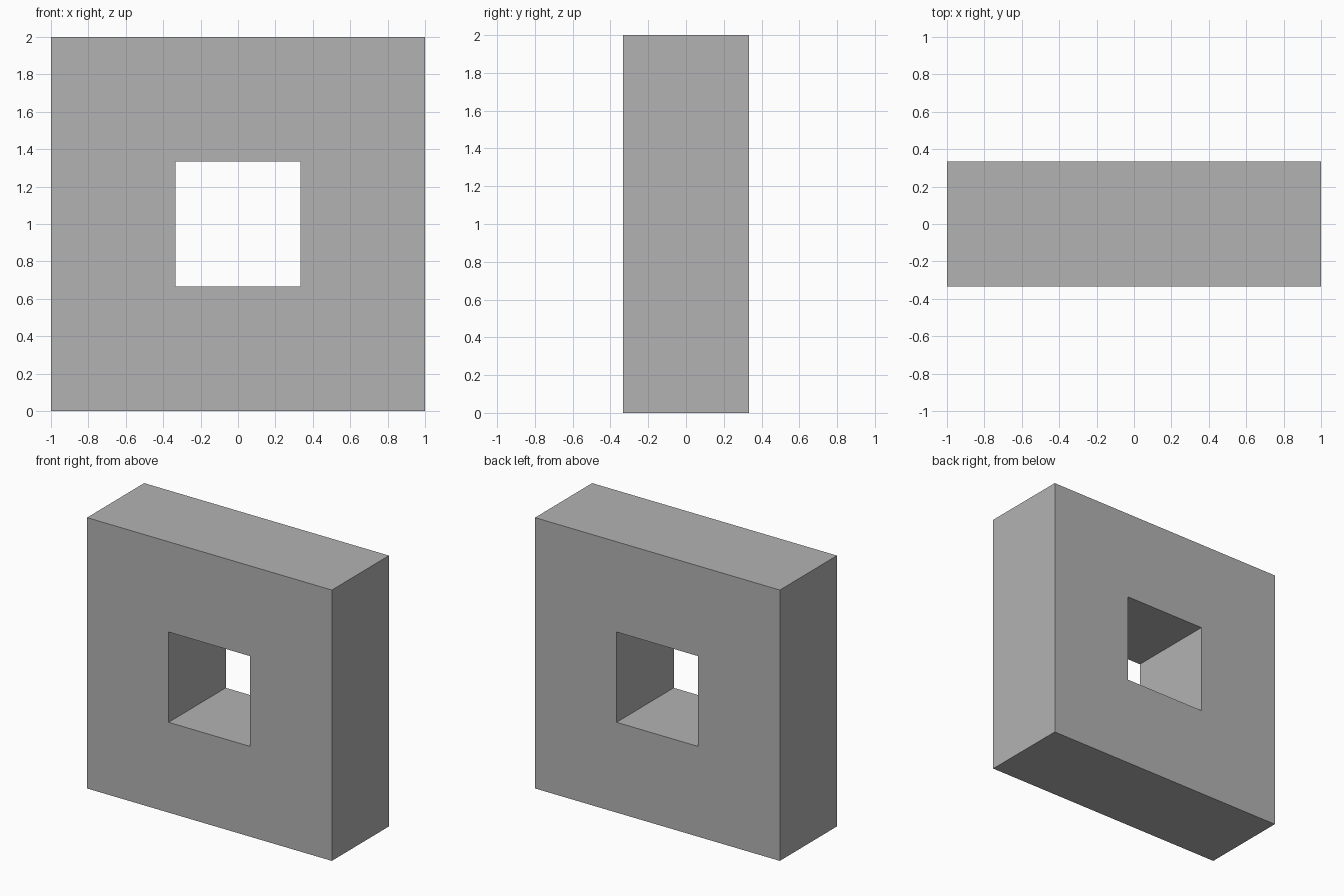
import bpy, bmesh

if "Cube" in bpy.data.objects:
    bpy.data.objects.remove(bpy.data.objects["Cube"])

OUTER = 1.0      # half size of the block
INNER = 1 / 3    # half size of the window and half depth


def square(half):
    # corners of a square centred at z = 1, counter-clockwise from the front
    return [(x * half, 1 + z * half) for x, z in ((-1, -1), (1, -1), (1, 1), (-1, 1))]


bm = bmesh.new()

# Front and back rings of corners for the outside and the window
rings = {(half, y): [bm.verts.new((x, y, z)) for x, z in square(half)]
         for half in (OUTER, INNER) for y in (-INNER, INNER)}
front_out, back_out = rings[OUTER, -INNER], rings[OUTER, INNER]
front_in, back_in = rings[INNER, -INNER], rings[INNER, INNER]

# Bridge the rings: front frame, outer sides, back frame, tunnel walls
loops = [front_in, front_out, back_out, back_in]
for a, b in zip(loops, loops[1:] + loops[:1]):
    for i in range(4):
        j = (i + 1) % 4
        bm.faces.new((a[i], b[i], b[j], a[j]))

bmesh.ops.recalc_face_normals(bm, faces=bm.faces)
mesh = bpy.data.meshes.new("square_frame")
bm.to_mesh(mesh)
bm.free()
frame = bpy.data.objects.new("square_frame", mesh)
bpy.context.collection.objects.link(frame)

# Dark grey surface
grey = bpy.data.materials.new("dark_grey")
grey.diffuse_color = (0.45, 0.45, 0.45, 1)
grey.use_nodes = True
grey.node_tree.nodes["Principled BSDF"].inputs["Base Color"].default_value = grey.diffuse_color
mesh.materials.append(grey)
